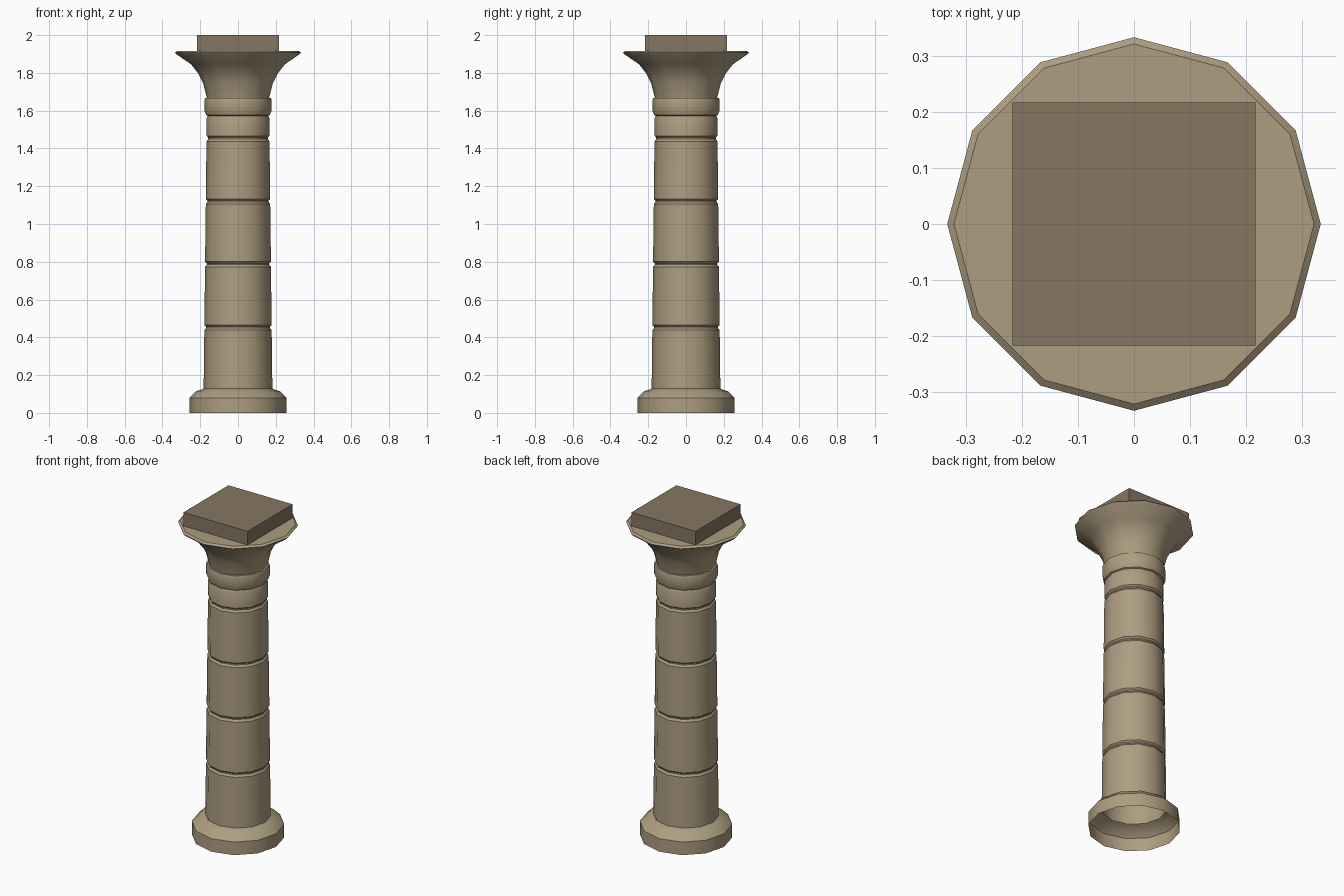
import bpy, bmesh, math

if "Cube" in bpy.data.objects:
    bpy.data.objects.remove(bpy.data.objects["Cube"])

SIDES = 12


def material(name, color):
    m = bpy.data.materials.new(name)
    m.diffuse_color = (*color, 1)
    m.use_nodes = True
    m.node_tree.nodes["Principled BSDF"].inputs["Base Color"].default_value = m.diffuse_color
    return m


def add_object(name, bm, mat):
    me = bpy.data.meshes.new(name)
    bm.to_mesh(me)
    bm.free()
    me.materials.append(mat)
    ob = bpy.data.objects.new(name, me)
    bpy.context.collection.objects.link(ob)
    return ob


def lathe(name, profile, mat):
    """Turn (radius, z) points around z; bottom stays open, top is capped."""
    bm = bmesh.new()
    rings = [[bm.verts.new((r * math.cos(2 * math.pi * i / SIDES),
                            r * math.sin(2 * math.pi * i / SIDES), z))
              for i in range(SIDES)] for r, z in profile]
    for low, high in zip(rings, rings[1:]):
        for i in range(SIDES):
            j = (i + 1) % SIDES
            bm.faces.new((low[i], low[j], high[j], high[i]))
    bm.faces.new(rings[-1])
    ob = add_object(name, bm, mat)
    bpy.ops.object.select_all(action='DESELECT')
    ob.select_set(True)
    bpy.context.view_layer.objects.active = ob
    bpy.ops.object.shade_smooth_by_angle(angle=math.radians(35))
    return ob


def shaft_radius(z):
    return 0.182 - 0.0115 * (z - 0.125)


stone = material("sandstone", (0.42, 0.34, 0.22))
dark_stone = material("dark_sandstone", (0.24, 0.18, 0.12))

# Plinth
profile = [(0.257, 0), (0.257, 0.08), (0.222, 0.115), (0.19, 0.125), (0.182, 0.13)]

# Tapered shaft with drum joints
for z in (0.453, 0.788, 1.12, 1.453):
    r = shaft_radius(z)
    profile += [(r, z - 0.015), (r - 0.009, z - 0.003),
                (r - 0.009, z + 0.004), (r, z + 0.013)]

# Neck and collar
profile += [(0.166, 1.56), (0.16, 1.572), (0.168, 1.576), (0.177, 1.598),
            (0.178, 1.655), (0.174, 1.667)]

# Flared bell capital
profile += [(0.165, 1.668), (0.184, 1.745), (0.209, 1.795), (0.248, 1.845),
            (0.328, 1.9), (0.333, 1.907), (0.321, 1.917)]
lathe("column", profile, stone)

# Square abacus block
bm = bmesh.new()
bmesh.ops.create_cube(bm, size=1)
for v in bm.verts:
    v.co = (v.co.x * 0.434, v.co.y * 0.434, 1.9585 + v.co.z * 0.083)
add_object("abacus", bm, dark_stone)
